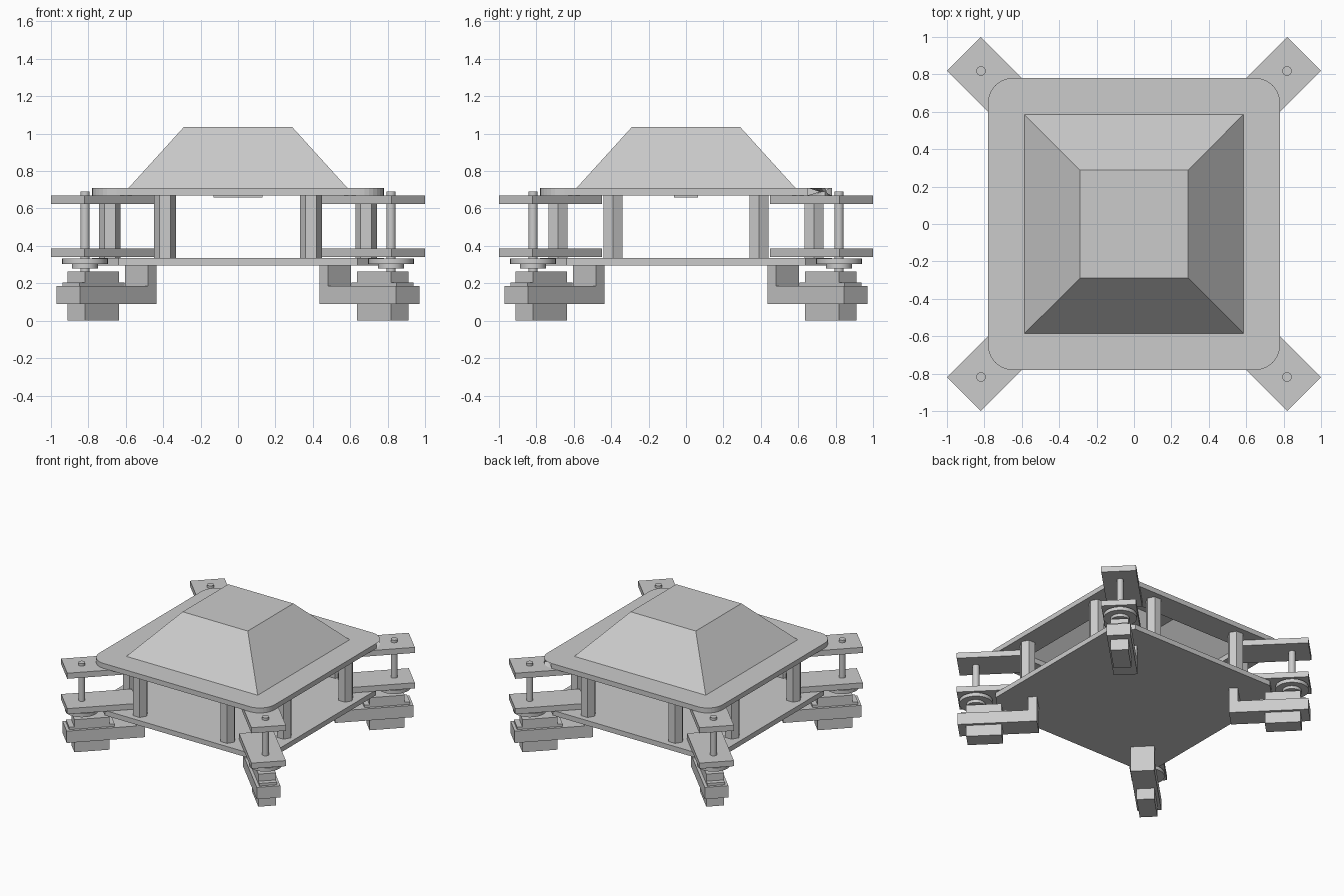
import bpy, bmesh, math
from mathutils import Matrix, Vector

cube = bpy.data.objects.get("Cube")
if cube:
    bpy.data.objects.remove(cube, do_unlink=True)

GREY = (0.6, 0.6, 0.6, 1)
grey = bpy.data.materials.new("plain_grey")
grey.use_nodes = True
grey.diffuse_color = GREY
for node in grey.node_tree.nodes:
    if node.type == 'BSDF_PRINCIPLED':
        node.inputs["Base Color"].default_value = GREY


def finish(name, bm, matrix=None):
    if matrix:
        bm.transform(matrix)
    bmesh.ops.recalc_face_normals(bm, faces=bm.faces)
    mesh = bpy.data.meshes.new(name)
    bm.to_mesh(mesh)
    bm.free()
    mesh.materials.append(grey)
    obj = bpy.data.objects.new(name, mesh)
    bpy.context.collection.objects.link(obj)
    return obj


def box(name, x, y, z, matrix=None):
    bm = bmesh.new()
    bmesh.ops.create_cube(bm, size=1)
    for v in bm.verts:
        for i, (lo, hi) in enumerate((x, y, z)):
            v.co[i] = lo if v.co[i] < 0 else hi
    return finish(name, bm, matrix)


def prism(name, radius, sides, x, y, z, matrix=None, turn=0, smooth=True):
    bm = bmesh.new()
    bmesh.ops.create_cone(bm, cap_ends=True, segments=sides, radius1=radius,
                          radius2=radius, depth=z[1] - z[0])
    place = Matrix.Translation((x, y, sum(z) / 2)) @ Matrix.Rotation(turn, 4, 'Z')
    bm.transform(place)
    obj = finish(name, bm, matrix)
    if smooth:
        for p in obj.data.polygons:
            p.use_smooth = len(p.vertices) == 4
        obj.data.set_sharp_from_angle(angle=math.radians(40))
    return obj


def square_loop(bm, half, z):
    return [bm.verts.new((sx * half, sy * half, z))
            for sx, sy in ((1, 1), (-1, 1), (-1, -1), (1, -1))]


def bridge(bm, a, b):
    for i in range(4):
        j = (i + 1) % 4
        bm.faces.new((a[i], a[j], b[j], b[i]))


def plate(name, z, corner, steps, hole=0):
    """Square plate with cut corners, optionally with a square opening."""
    bm = bmesh.new()
    lo, hi = z
    if hole:
        outer = [square_loop(bm, 0.78, h) for h in z]
        inner = [square_loop(bm, hole, h) for h in z]
        for a, b in ((outer[0], outer[1]), (inner[0], inner[1]),
                     (outer[0], inner[0]), (outer[1], inner[1])):
            bridge(bm, a, b)
    else:
        bmesh.ops.create_cube(bm, size=1)
        for v in bm.verts:
            v.co = (v.co.x * 1.56, v.co.y * 1.56, lo if v.co.z < 0 else hi)
    edges = [e for e in bm.edges
             if abs(e.verts[0].co.z - e.verts[1].co.z) > 0.01
             and abs(e.verts[0].co.x) > 0.7]
    bmesh.ops.bevel(bm, geom=edges, offset=corner, segments=steps,
                    profile=0.5, affect='EDGES')
    return finish(name, bm)


# Body plates
plate("bottom_plate", (0.295, 0.335), 0.14, 1)
plate("top_plate", (0.67, 0.71), 0.13, 8, hole=0.565)

# Hollow cover on the top plate
bm = bmesh.new()
loops = [square_loop(bm, h, z) for h, z in
         ((0.585, 0.71), (0.29, 1.035), (0.28, 1.015), (0.565, 0.71))]
for a, b in zip(loops, loops[1:] + loops[:1]):
    bridge(bm, a, b)
bm.faces.new(loops[1])
bm.faces.new(loops[2])
bm.faces.ensure_lookup_table()
# remove the wall that the roof panels make redundant
inner_rim = [f for f in bm.faces if set(f.verts) <= set(loops[1] + loops[2])
             and not set(f.verts) <= set(loops[1]) and not set(f.verts) <= set(loops[2])]
bmesh.ops.delete(bm, geom=inner_rim, context='FACES')
finish("cover", bm)

# Block hung inside the cover
box("inner_block", (-0.13, 0.13), (-0.065, 0.065), (0.66, 1.015))

# Hexagonal posts between the plates
for sx in (-1, 1):
    for sy in (-1, 1):
        for px, py in ((0.685, 0.39), (0.39, 0.685)):
            prism("post", 0.058, 6, sx * px, sy * py, (0.335, 0.67),
                  turn=math.pi / 2, smooth=False)

# Corner units, built along +x and turned to each corner
PIN = 0.818 * math.sqrt(2)
for k, corner in enumerate(("back_left", "back_right", "front_right", "front_left")):
    m = Matrix.Rotation(math.radians(45 + 90 * k), 4, 'Z')
    wide = (-0.1275, 0.1275)
    box(corner + "_upper_arm", (0.764, 1.287), wide, (0.625, 0.67), m)
    box(corner + "_lower_arm", (0.764, 1.287), wide, (0.34, 0.385), m)
    prism(corner + "_pin", 0.025, 20, PIN, 0, (0.26, 0.69), m)
    prism(corner + "_horn", 0.122, 32, PIN, 0, (0.303, 0.332), m)
    prism(corner + "_horn_hub", 0.07, 24, PIN, 0, (0.28, 0.303), m)

    # Motor and its bracket
    narrow, mid = (-0.065, 0.065), (-0.0875, 0.0875)
    box(corner + "_motor", (0.963, 1.223), narrow, (0, 0.262), m)
    box(corner + "_motor_flange", (0.925, 1.262), narrow, (0.185, 0.205), m)
    box(corner + "_bracket_bar", (0.703, 1.284), mid, (0.09, 0.185), m)
    box(corner + "_bracket_upright", (0.703, 0.768), mid, (0.185, 0.295), m)
